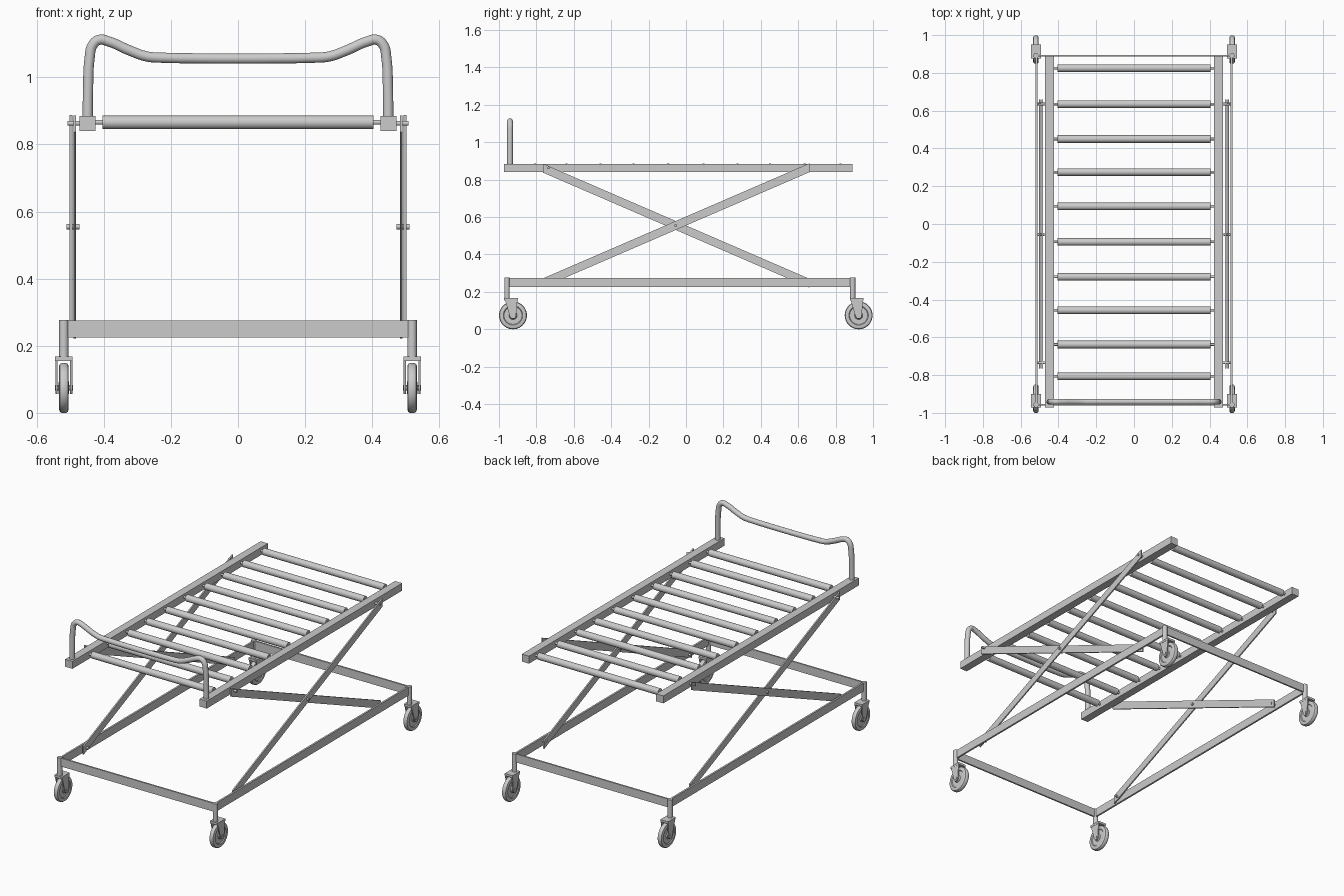
import bpy, bmesh, math
from mathutils import Vector

if "Cube" in bpy.data.objects:
    bpy.data.objects.remove(bpy.data.objects["Cube"])


def finish(name, bm, smooth=False):
    bmesh.ops.recalc_face_normals(bm, faces=bm.faces)
    me = bpy.data.meshes.new(name)
    bm.to_mesh(me)
    bm.free()
    ob = bpy.data.objects.new(name, me)
    bpy.context.collection.objects.link(ob)
    if smooth:
        bpy.ops.object.select_all(action='DESELECT')
        ob.select_set(True)
        bpy.context.view_layer.objects.active = ob
        bpy.ops.object.shade_smooth_by_angle(angle=math.radians(35))
    return ob


def box(name, x, y, z):
    bm = bmesh.new()
    bmesh.ops.create_cube(bm, size=1)
    for v in bm.verts:
        v.co = [(a + b) / 2 + c * (b - a) for (a, b), c in zip((x, y, z), v.co)]
    return finish(name, bm)


def rod(name, p, q, r, seg=20):
    p, q = Vector(p), Vector(q)
    bm = bmesh.new()
    bmesh.ops.create_cone(bm, cap_ends=True, segments=seg, radius1=r, radius2=r, depth=(q - p).length)
    rot = (q - p).to_track_quat('Z', 'Y')
    for v in bm.verts:
        v.co = rot @ v.co + (p + q) / 2
    return finish(name, bm, True)


def plate(name, yz, x0, x1):
    # side-view outline extruded across x
    bm = bmesh.new()
    f = bm.faces.new([bm.verts.new((x0, y, z)) for y, z in yz])
    g = bmesh.ops.extrude_face_region(bm, geom=[f])['geom']
    for v in g:
        if isinstance(v, bmesh.types.BMVert):
            v.co.x = x1
    return finish(name, bm)


def lathe_x(name, profile, c, seg=40):
    # profile of (x offset, radius) revolved about an x axis through c
    bm = bmesh.new()
    vs = [bm.verts.new((x, 0, r)) for x, r in profile]
    es = [bm.edges.new(e) for e in zip(vs, vs[1:])]
    bmesh.ops.spin(bm, geom=vs + es, cent=(0, 0, 0), axis=(1, 0, 0), angle=2 * math.pi, steps=seg)
    bmesh.ops.remove_doubles(bm, verts=bm.verts, dist=1e-5)
    bmesh.ops.translate(bm, verts=bm.verts, vec=c)
    return finish(name, bm, True)


PY, PZ, SLOPE = -0.055, 0.555, 0.432      # scissor pivot and slope


def scissor(name, sign, x0, x1, s):
    pts = []
    for y, h in ((-0.765, -.024), (0.66, -.024), (0.66, .024), (-0.765, .024)):
        pts.append((y, PZ + sign * SLOPE * (y - PY) + h))
    plate(name, pts, s * x0, s * x1)


half = [(-.0155, .0), (-.0155, .018), (-.010, .022), (-.010, .048), (-.0145, .052),
        (-.0145, .064), (-.012, .071), (-.007, .0745)]
wheel_profile = half + [(-x, r) for x, r in reversed(half)]

for s, side in ((1, "right"), (-1, "left")):
    # bed and base side rails
    box(f"bed_rail_{side}", sorted((s * .424, s * .472)), (-.972, .89), (.84, .885))
    box(f"base_rail_{side}", sorted((s * .511, s * .522)), (-.96, .89), (.225, .275))
    # scissor arms with pins
    scissor(f"scissor_arm_outer_{side}", 1, .494, .502, s)
    scissor(f"scissor_arm_inner_{side}", -1, .483, .491, s)
    rod(f"scissor_pivot_{side}", (s * .473, PY, PZ), (s * .511, PY, PZ), .008)
    for y in (-.735, .635):
        rod(f"upper_pin_{side}", (s * .46, y, .863), (s * .508, y, .863), .007)
        rod(f"lower_pin_{side}", (s * .48, y, .255), (s * .515, y, .255), .007)
    # posts and casters
    for py, wy, end in ((-.957, -.925, "front"), (.891, .923, "back")):
        tag = f"{end}_{side}"
        cx = s * .519
        rod(f"post_{tag}", (cx, py, .16), (cx, py, .277), .014, 24)
        plate(f"caster_top_{tag}", [(py - .015, .168), (py + .058, .168),
              (py + .058, .155), (py - .015, .155)], cx - .026, cx + .026)
        fork = [(py - .012, .16), (py + .056, .16), (wy + .016, .07), (wy + .008, .057),
                (wy - .008, .057), (wy - .017, .07)]
        for k in (-1, 1):
            plate(f"caster_fork_{tag}", fork, cx + k * .019, cx + k * .025)
        lathe_x(f"wheel_{tag}", wheel_profile, (cx, wy, .0745))
        rod(f"axle_{tag}", (cx - .027, wy, .0745), (cx + .027, wy, .0745), .008)

# base cross rails
for y, end in ((-.957, "front"), (.891, "back")):
    box(f"base_cross_rail_{end}", (-.515, .515), (y - .005, y + .005), (.225, .275))

# bed rollers on thin axles
for y in (.825, .635, .45, .275, .093, -.095, -.28, -.457, -.638, -.807):
    rod("roller", (-.404, y, .866), (.404, y, .866), .02, 28)
    rod("roller_axle", (-.43, y, .866), (.43, y, .866), .007, 14)

# bent tube handle
path = [(.448, .87), (.447, .96), (.442, 1.06), (.434, 1.095), (.414, 1.112), (.385, 1.107),
        (.325, 1.081), (.275, 1.063), (.24, 1.059)]
path = [(-x, z) for x, z in path] + path[::-1]
cu = bpy.data.curves.new("push_handle", 'CURVE')
cu.dimensions = '3D'
cu.bevel_depth = .0155
cu.bevel_resolution = 5
cu.resolution_u = 5
cu.use_fill_caps = True
sp = cu.splines.new('BEZIER')
sp.bezier_points.add(len(path) - 1)
for b, (x, z) in zip(sp.bezier_points, path):
    b.co = (x, -.941, z)
    b.handle_left_type = b.handle_right_type = 'AUTO'
bpy.context.collection.objects.link(bpy.data.objects.new("push_handle", cu))
